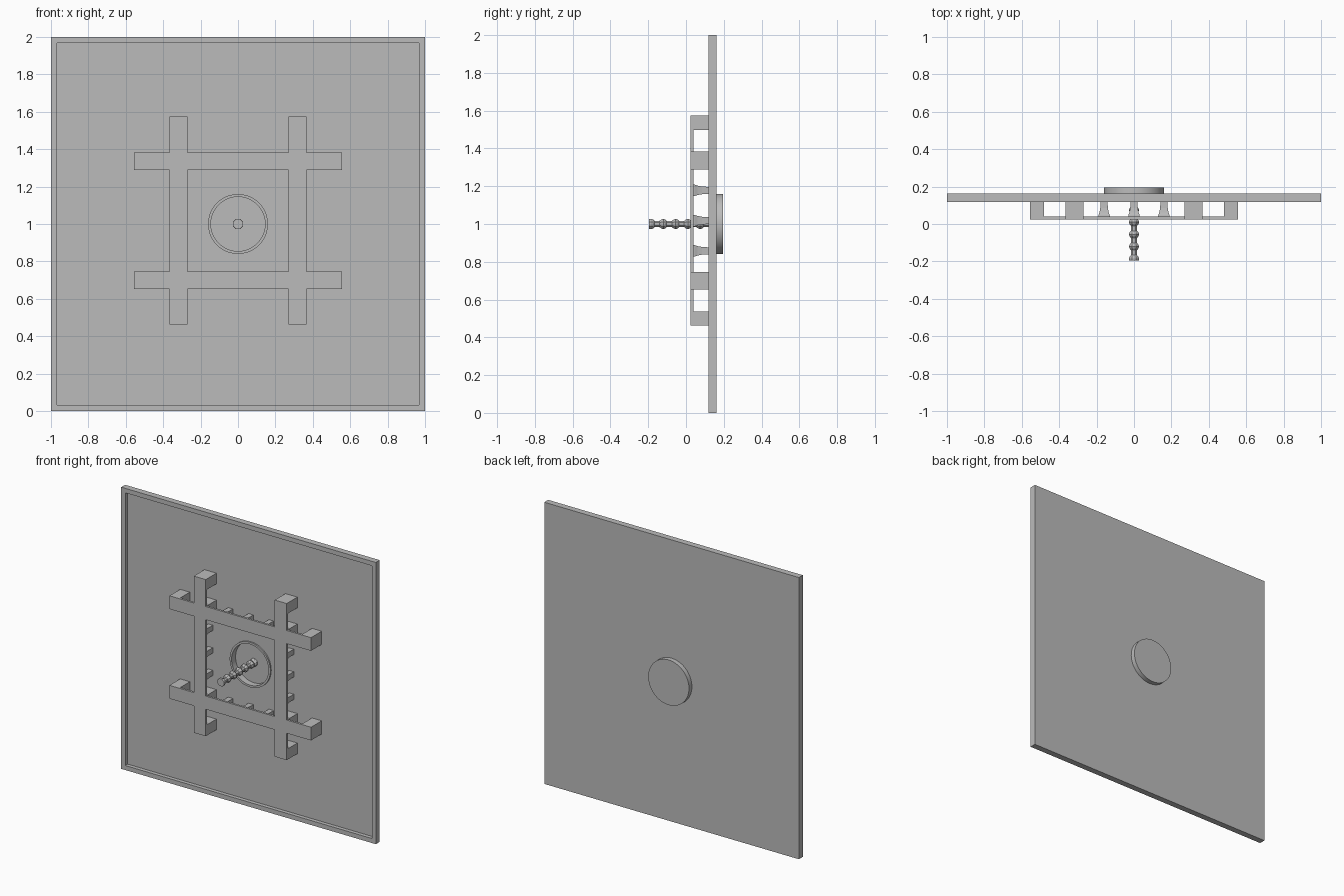
import bpy, bmesh, math
from mathutils import Matrix

cube = bpy.data.objects.get("Cube")
if cube:
    bpy.data.objects.remove(cube, do_unlink=True)

stone = bpy.data.materials.new("grey stone")
stone.use_nodes = True
GREY = (0.5, 0.5, 0.5, 1)
stone.diffuse_color = GREY
stone.node_tree.nodes["Principled BSDF"].inputs["Base Color"].default_value = GREY


def finish(bm, name):
    bmesh.ops.recalc_face_normals(bm, faces=bm.faces)
    me = bpy.data.meshes.new(name)
    bm.to_mesh(me)
    bm.free()
    me.materials.append(stone)
    ob = bpy.data.objects.new(name, me)
    bpy.context.collection.objects.link(ob)
    return ob


def add_box(bm, x, y, z):
    """Box from (min, max) pairs."""
    c = [(a + b) / 2 for a, b in (x, y, z)]
    s = [b - a for a, b in (x, y, z)]
    bmesh.ops.create_cube(bm, size=1, matrix=Matrix.Translation(c) @ Matrix.Diagonal((*s, 1)))


def lathe(bm, profile, sides, cx, cz, turn=0.0):
    """Closed solid turned about a line along y; profile holds (radius, y)."""
    rings = []
    for r, y in profile:
        ring = []
        for i in range(sides):
            a = turn + 2 * math.pi * i / sides
            ring.append(bm.verts.new((cx + r * math.cos(a), y, cz + r * math.sin(a))))
        rings.append(ring)
    for lo, hi in zip(rings, rings[1:]):
        for i in range(sides):
            j = (i + 1) % sides
            bm.faces.new((lo[i], lo[j], hi[j], hi[i]))
    bm.faces.new(rings[0])
    bm.faces.new(rings[-1])


FRONT, FLOOR, BACK = 0.118, 0.145, 0.162   # depths of rim, floor and back
MID = 1.018                                # height of the colonnade centre

# Square slab with a raised rim and a round opening for the basin
bm = bmesh.new()
add_box(bm, (-1, 1), (FRONT, BACK), (0, 2))
bm.faces.ensure_lookup_table()
face = min(bm.faces, key=lambda f: f.calc_center_median().y)
bmesh.ops.inset_region(bm, faces=[face], thickness=0.045)
inner = bmesh.ops.extrude_face_region(bm, geom=[face])
bmesh.ops.translate(bm, vec=(0, FLOOR - FRONT, 0),
                    verts=[v for v in inner["geom"] if isinstance(v, bmesh.types.BMVert)])
if face.is_valid:
    bmesh.ops.delete(bm, geom=[face], context='FACES_ONLY')
slab = finish(bm, "courtyard_slab")

bm = bmesh.new()
lathe(bm, [(0.155, 0.0), (0.155, 0.3)], 64, 0, 1)
cutter = finish(bm, "basin_cutter")
cutter.hide_render = True
mod = slab.modifiers.new("basin_opening", 'BOOLEAN')
mod.operation = 'DIFFERENCE'
mod.solver = 'EXACT'
mod.object = cutter
bpy.context.view_layer.objects.active = slab
bpy.ops.object.modifier_apply(modifier=mod.name)
bpy.data.objects.remove(cutter, do_unlink=True)

# Round basin, hollow at the front and standing out behind
bm = bmesh.new()
lathe(bm, [(0.145, 0.18), (0.145, 0.135), (0.16, 0.135), (0.16, 0.195)], 64, 0, 1)
basin = finish(bm, "basin")

# Turned fountain post with evenly spaced knobs
STEP, TIP, FOOT = 0.065, -0.195, 0.182
profile = [(0.028, TIP)]
for i in range(6):
    y = -0.185 + i * STEP
    profile += [(0.03, y), (0.026, y + 0.010), (0.018, y + 0.018)]
    if i < 5:
        profile += [(0.018, y + 0.045), (0.026, y + 0.055)]
profile += [(0.026, 0.167), (0.03, FOOT)]
bm = bmesh.new()
lathe(bm, profile, 8, 0, 1, math.pi / 8)
finish(bm, "fountain_post")

# Crossing lintels
TOP, UNDER = 0.025, 0.040
IN, OUT, END, ENDBLOCK = 0.271, 0.365, 0.556, 0.48
for side, sides_name in ((-1, ("right", "lower")), (1, ("left", "upper"))):
    a, b = sorted((side * IN, side * OUT))
    bm = bmesh.new()
    add_box(bm, (a, b), (TOP, UNDER), (MID - END, MID + END))
    finish(bm, sides_name[0] + "_lintel")
    bm = bmesh.new()
    add_box(bm, (-END, END), (TOP, UNDER), (MID + a, MID + b))
    finish(bm, sides_name[1] + "_lintel")

# Solid piers at the crossings and at every lintel end
bm = bmesh.new()
for sx in (-1, 1):
    for sz in (-1, 1):
        cross_x = sorted((sx * IN, sx * OUT))
        cross_z = sorted((MID + sz * IN, MID + sz * OUT))
        end_x = sorted((sx * ENDBLOCK, sx * END))
        end_z = sorted((MID + sz * ENDBLOCK, MID + sz * END))
        for px, pz in ((cross_x, cross_z), (end_x, cross_z), (cross_x, end_z)):
            add_box(bm, px, (TOP, FLOOR), pz)
finish(bm, "piers")

# Flared square columns between the crossings
bm = bmesh.new()
column = [(0.036, UNDER - 0.005), (0.036, 0.045), (0.029, 0.062),
          (0.024, 0.085), (0.022, 0.115), (0.022, FLOOR)]
column = [(r * math.sqrt(2) * 0.85, y) for r, y in column]
LINE = (IN + OUT) / 2
for offset in (-0.16, 0, 0.16):
    for side in (-1, 1):
        lathe(bm, column, 4, side * LINE, MID + offset, math.pi / 4)
        lathe(bm, column, 4, offset, MID + side * LINE, math.pi / 4)
finish(bm, "columns")

# Smooth the round basin while keeping its edges crisp
bpy.ops.object.select_all(action='DESELECT')
basin.select_set(True)
bpy.context.view_layer.objects.active = basin
bpy.ops.object.shade_smooth_by_angle(angle=math.radians(30))
